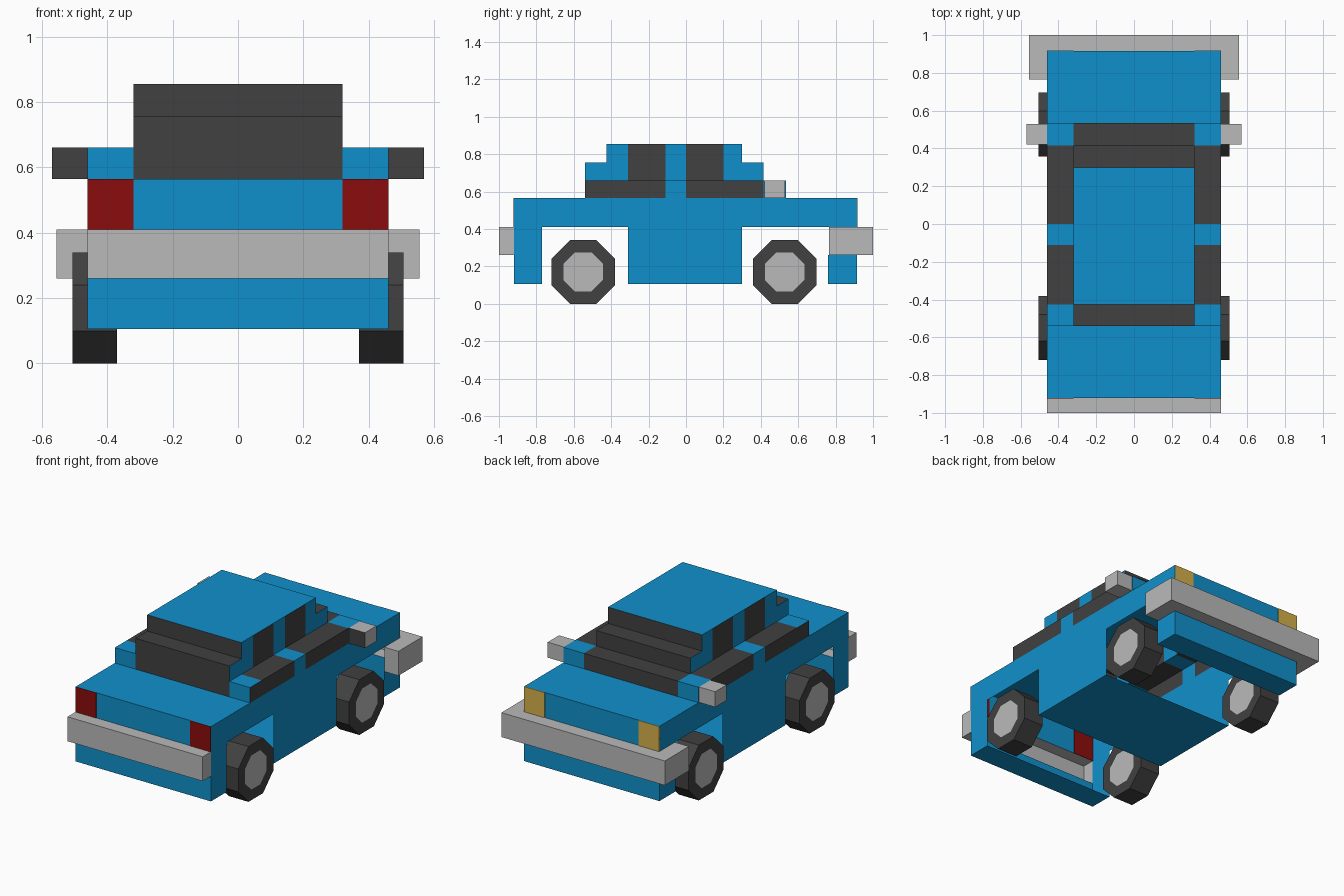
import bpy, bmesh, math
from mathutils import Matrix

old = bpy.data.objects.get("Cube")
if old:
    bpy.data.objects.remove(old, do_unlink=True)


def material(name, rgb):
    m = bpy.data.materials.new(name)
    m.use_nodes = True
    color = (*rgb, 1)
    m.diffuse_color = color
    m.node_tree.nodes["Principled BSDF"].inputs["Base Color"].default_value = color
    return m


BLUE = material("blue_paint", (0.005, 0.28, 0.6))
DARK = material("dark_glass_and_rubber", (0.052, 0.052, 0.052))
GREY = material("light_grey_metal", (0.49, 0.49, 0.49))
RED = material("red_lamp", (0.26, 0.004, 0.004))
GOLD = material("yellow_lamp", (0.66, 0.44, 0.07))

AXES = {"x": 0, "y": 1, "z": 2}
ALL = "-x +x -y +y -z +z"


def finish(name, bm, mats):
    me = bpy.data.meshes.new(name)
    bm.to_mesh(me)
    bm.free()
    for m in mats:
        me.materials.append(m)
    ob = bpy.data.objects.new(name, me)
    bpy.context.collection.objects.link(ob)
    return ob


def shell(name, x, y, z, faces):
    """Box with only the listed sides; faces maps a side list to its material."""
    sides = {s: m for keys, m in faces.items() for s in keys.split()}
    mats = list(dict.fromkeys(sides.values()))
    bm = bmesh.new()
    bmesh.ops.create_cube(bm, size=1)
    bm.normal_update()
    drop = []
    for f in bm.faces:
        key = next(("+" if f.normal[i] > 0 else "-") + a
                   for a, i in AXES.items() if abs(f.normal[i]) > 0.5)
        if key in sides:
            f.material_index = mats.index(sides[key])
        else:
            drop.append(f)
    for v in bm.verts:
        v.co = [r[0] if c < 0 else r[1] for c, r in zip(v.co, (x, y, z))]
    bmesh.ops.delete(bm, geom=drop, context="FACES")
    return finish(name, bm, mats)


def pair(name, x, y, z, faces):
    """Build a part on the +x side and its mirror on the -x side."""
    shell("left_" + name, x, y, z, faces)
    swap = str.maketrans("+-", "-+")
    flipped = {" ".join(s.translate(swap) if "x" in s else s for s in k.split()): m
               for k, m in faces.items()}
    shell("right_" + name, (-x[1], -x[0]), y, z, flipped)


# Main levels and widths
W, C = 0.46, 0.32
BODY, CABIN = (-W, W), (-C, C)
RAIL = (C, W)
BACK, FRONT = -0.92, 0.915
GLASS_BACK, GLASS_FRONT = -0.54, 0.535
SILL, BUMP, ARCH, DECK, LEDGE, STEP, ROOF = 0.105, 0.26, 0.41, 0.565, 0.66, 0.755, 0.855

# Upper body: decks and continuous flanks, open underneath
shell("rear_deck", BODY, (BACK, GLASS_BACK), (ARCH, DECK), {"-x +x -y +z": BLUE})
shell("middle_flanks", BODY, (GLASS_BACK, GLASS_FRONT), (ARCH, DECK), {"-x +x": BLUE})
shell("front_deck", BODY, (GLASS_FRONT, FRONT), (ARCH, DECK), {"-x +x +y +z": BLUE})

# Lower body between and beyond the open wheel wells
shell("belly", BODY, (-0.31, 0.3), (SILL, ARCH), {"-x +x -z": BLUE})
shell("rear_skirt", BODY, (BACK, -0.77), (SILL, BUMP), {"-x +x -y -z": BLUE})
shell("rear_skirt_sides", BODY, (BACK, -0.77), (BUMP, ARCH), {"-x +x": BLUE})
shell("front_skirt", BODY, (0.76, FRONT), (SILL, BUMP), {"-x +x +y -z": BLUE})

# Bumpers; the front one wraps round the corners
shell("rear_bumper", BODY, (-1, BACK), (BUMP, ARCH), {"-x +x -y -z +z": GREY})
shell("front_bumper", BODY, (FRONT, 1), (BUMP, ARCH), {"+y -z +z": GREY})
pair("bumper_corner", (W, 0.556), (0.765, 1), (BUMP, ARCH), {ALL: GREY})

# Lamps as thin plates through the end walls
pair("tail_lamp", RAIL, (BACK - 0.003, BACK + 0.003), (ARCH, DECK), {ALL: RED})
pair("head_lamp", RAIL, (FRONT - 0.003, FRONT + 0.003), (ARCH, DECK), {ALL: GOLD})

# Window ledge along each side
pair("rear_ledge_corner", RAIL, (GLASS_BACK, -0.425), (DECK, LEDGE),
     {"-y +z": BLUE, "+x": DARK})
pair("rear_ledge_window", RAIL, (-0.425, -0.11), (DECK, LEDGE), {"+x +z": DARK})
pair("ledge_pillar", RAIL, (-0.11, 0), (DECK, LEDGE), {"+x +z": BLUE})
pair("front_ledge_window", RAIL, (0, 0.415), (DECK, LEDGE), {"+x +z": DARK})
pair("front_ledge_corner", RAIL, (0.415, GLASS_FRONT), (DECK, LEDGE), {"+x +y +z": BLUE})

# Stepped glass at both ends of the cabin
shell("rear_glass_lower", CABIN, (GLASS_BACK, -0.425), (DECK, STEP), {"-y +z": DARK})
shell("rear_glass_upper", CABIN, (-0.425, 0.3), (STEP, ROOF), {"-y": DARK})
shell("windscreen_lower", CABIN, (0.415, GLASS_FRONT), (DECK, LEDGE), {"+y +z": DARK})
shell("windscreen_middle", CABIN, (0.3, 0.415), (LEDGE, STEP), {"+y +z": DARK})
shell("windscreen_upper", CABIN, (-0.425, 0.3), (STEP, ROOF), {"+y": DARK})

# Cabin sides from rear to front, and the roof
for name, y, top, mat in (
        ("rear_step_side", (GLASS_BACK, -0.425), STEP, BLUE),
        ("rear_pillar", (-0.425, -0.31), ROOF, BLUE),
        ("rear_window", (-0.31, -0.11), ROOF, DARK),
        ("middle_pillar", (-0.11, 0), ROOF, BLUE),
        ("front_window", (0, 0.2), ROOF, DARK),
        ("front_pillar", (0.2, 0.3), ROOF, BLUE),
        ("front_step_side", (0.3, 0.415), STEP, BLUE)):
    shell(name, CABIN, y, (LEDGE, top), {"-x +x": mat})
shell("roof", CABIN, (-0.425, 0.3), (STEP, ROOF), {"+z": BLUE})

# Wing mirrors with dark glass facing the rear
pair("wing_mirror", (W, 0.57), (0.42, 0.53), (DECK, LEDGE),
     {"+x +y -z +z": GREY, "-y": DARK})


# Eight-sided wheels with flush hubs on both faces
def wheel(name, x, y, apothem=0.17, width=0.136):
    bm = bmesh.new()
    r = apothem / math.cos(math.pi / 8)
    bmesh.ops.create_cone(bm, cap_ends=True, segments=8, radius1=r, radius2=r, depth=width)
    bmesh.ops.rotate(bm, verts=bm.verts, matrix=Matrix.Rotation(math.pi / 8, 3, "Z"))
    bmesh.ops.rotate(bm, verts=bm.verts, matrix=Matrix.Rotation(math.pi / 2, 3, "Y"))
    caps = [f for f in bm.faces if len(f.verts) == 8]
    bmesh.ops.inset_individual(bm, faces=caps, thickness=0.07)
    for f in bm.faces:
        f.material_index = int(len(f.verts) == 8)
    finish(name, bm, [DARK, GREY]).location = (x, y, apothem)


for side, sx in (("left", 1), ("right", -1)):
    wheel(side + "_rear_wheel", sx * 0.438, -0.55)
    wheel(side + "_front_wheel", sx * 0.438, 0.527)
